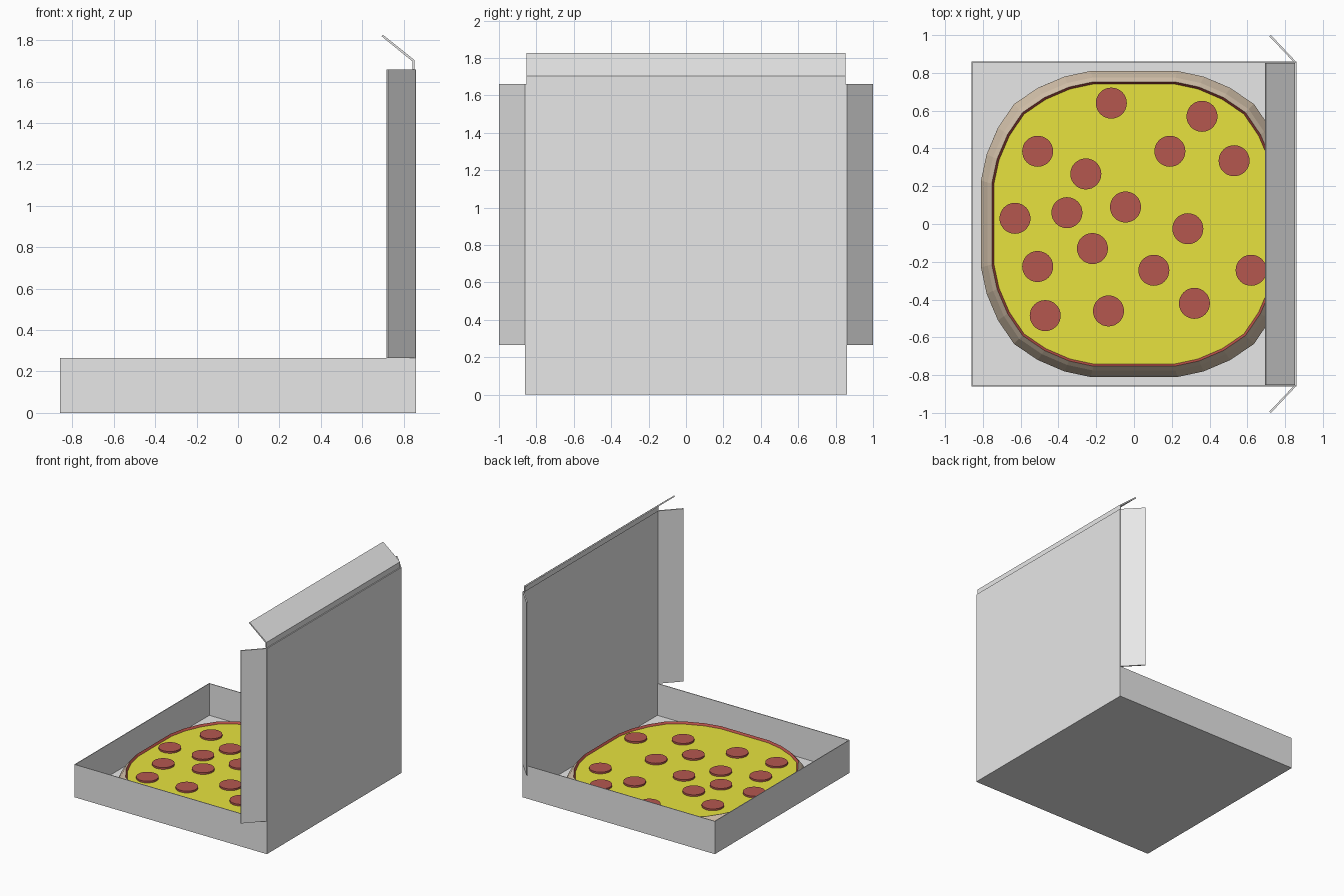
import bpy
import bmesh
import math

if "Cube" in bpy.data.objects:
    bpy.data.objects.remove(bpy.data.objects["Cube"])


def material(name, rgb):
    m = bpy.data.materials.new(name)
    m.diffuse_color = (*rgb, 1.0)
    m.use_nodes = True
    m.node_tree.nodes["Principled BSDF"].inputs["Base Color"].default_value = m.diffuse_color
    return m


CARD = material("grey cardboard", (0.80, 0.80, 0.80))
CRUST = material("tan crust", (0.65, 0.53, 0.40))
SAUCE = material("red sauce", (0.46, 0.08, 0.065))
CHEESE = material("yellow cheese", (0.89, 0.85, 0.055))
MEAT = material("pepperoni red", (0.46, 0.095, 0.078))


def finish(name, bm, *mats):
    bmesh.ops.recalc_face_normals(bm, faces=bm.faces)
    mesh = bpy.data.meshes.new(name)
    bm.to_mesh(mesh)
    bm.free()
    for m in mats:
        mesh.materials.append(m)
    ob = bpy.data.objects.new(name, mesh)
    bpy.context.collection.objects.link(ob)
    return ob


def prism(name, base, offset, mat):
    """Extrude a flat polygon along an offset vector."""
    bm = bmesh.new()
    face = bm.faces.new([bm.verts.new(p) for p in base])
    ext = bmesh.ops.extrude_face_region(bm, geom=[face])
    verts = [g for g in ext["geom"] if isinstance(g, bmesh.types.BMVert)]
    bmesh.ops.translate(bm, verts=verts, vec=offset)
    return finish(name, bm, mat)


H, T, WALL, LID = 0.86, 0.008, 0.265, 1.66

# Open tray: floor and walls as one shell
bm = bmesh.new()
bmesh.ops.create_cube(bm, size=1)
for v in bm.verts:
    v.co = (v.co.x * 2 * H, v.co.y * 2 * H, (v.co.z + 0.5) * WALL)
top = max(bm.faces, key=lambda f: f.calc_center_median().z)
bmesh.ops.inset_region(bm, faces=[top], thickness=T)
ext = bmesh.ops.extrude_face_region(bm, geom=[top])
verts = [g for g in ext["geom"] if isinstance(g, bmesh.types.BMVert)]
bmesh.ops.translate(bm, verts=verts, vec=(0, 0, T - WALL))
bmesh.ops.delete(bm, geom=[top], context="FACES")
finish("box_tray", bm, CARD)

# Upright lid panel
prism("lid_panel", [(H - T, -H, WALL), (H, -H, WALL), (H, H, WALL), (H - T, H, WALL)],
      (0, 0, LID - WALL), CARD)

# Lid front edge strip and its bent tuck flap
Y = 0.852
prism("lid_edge_strip", [(0.844, -Y, LID), (0.852, -Y, LID), (0.852, -Y, 1.705), (0.844, -Y, 1.70)],
      (0, 2 * Y, 0), CARD)
prism("tuck_flap", [(0.844, -Y, 1.697), (0.852, -Y, 1.705), (0.70, -Y, 1.827), (0.694, -Y, 1.819)],
      (0, 2 * Y, 0), CARD)

# Angled side flaps of the lid
for side, label in ((-1, "front"), (1, "back")):
    pts = [(0.848, 0.855), (0.857, 0.86), (0.725, 1.0), (0.717, 0.993)]
    prism(label + "_side_flap", [(x, side * y, WALL) for x, y in pts],
          (0, 0, LID - WALL), CARD)

# Rounded-square outline, one quarter turned four times
QUARTER = [(0.81, 0.23), (0.78, 0.37), (0.72, 0.51), (0.635, 0.635),
           (0.51, 0.72), (0.37, 0.78), (0.23, 0.81)]
OUTLINE = []
for k in range(4):
    c, s = round(math.cos(k * math.pi / 2)), round(math.sin(k * math.pi / 2))
    OUTLINE += [(c * x - s * y, s * x + c * y) for x, y in QUARTER]

# Pizza: rings from the underside over the rim to the cheese
RINGS = [(0.77, 0.010), (0.81, 0.045), (0.775, 0.105), (0.76, 0.122),
         (0.753, 0.130), (0.742, 0.114)]
bm = bmesh.new()
loops = [[bm.verts.new((x * r / 0.81, y * r / 0.81, z)) for x, y in OUTLINE] for r, z in RINGS]
n = len(OUTLINE)
for j in range(len(loops) - 1):
    for i in range(n):
        f = bm.faces.new((loops[j][i], loops[j][(i + 1) % n],
                          loops[j + 1][(i + 1) % n], loops[j + 1][i]))
        f.material_index = 1 if j == len(loops) - 2 else 0
bm.faces.new(loops[0][::-1])
bm.faces.new(loops[-1]).material_index = 2
finish("pizza", bm, CRUST, SAUCE, CHEESE)

# Pepperoni slices
SLICES = [(-.12, .64), (.36, .57), (-.51, .385), (.19, .385), (.53, .335), (-.255, .265),
          (-.63, .03), (-.355, .06), (-.045, .09), (.285, -.025), (-.22, -.13),
          (-.51, -.225), (.105, -.245), (.62, -.245), (-.47, -.485), (-.135, -.46), (.32, -.42)]
for x, y in SLICES:
    ring = [(x + 0.082 * math.cos(a * math.tau / 32), y + 0.082 * math.sin(a * math.tau / 32), 0.112)
            for a in range(32)]
    prism("pepperoni_slice", ring, (0, 0, 0.016), MEAT)
